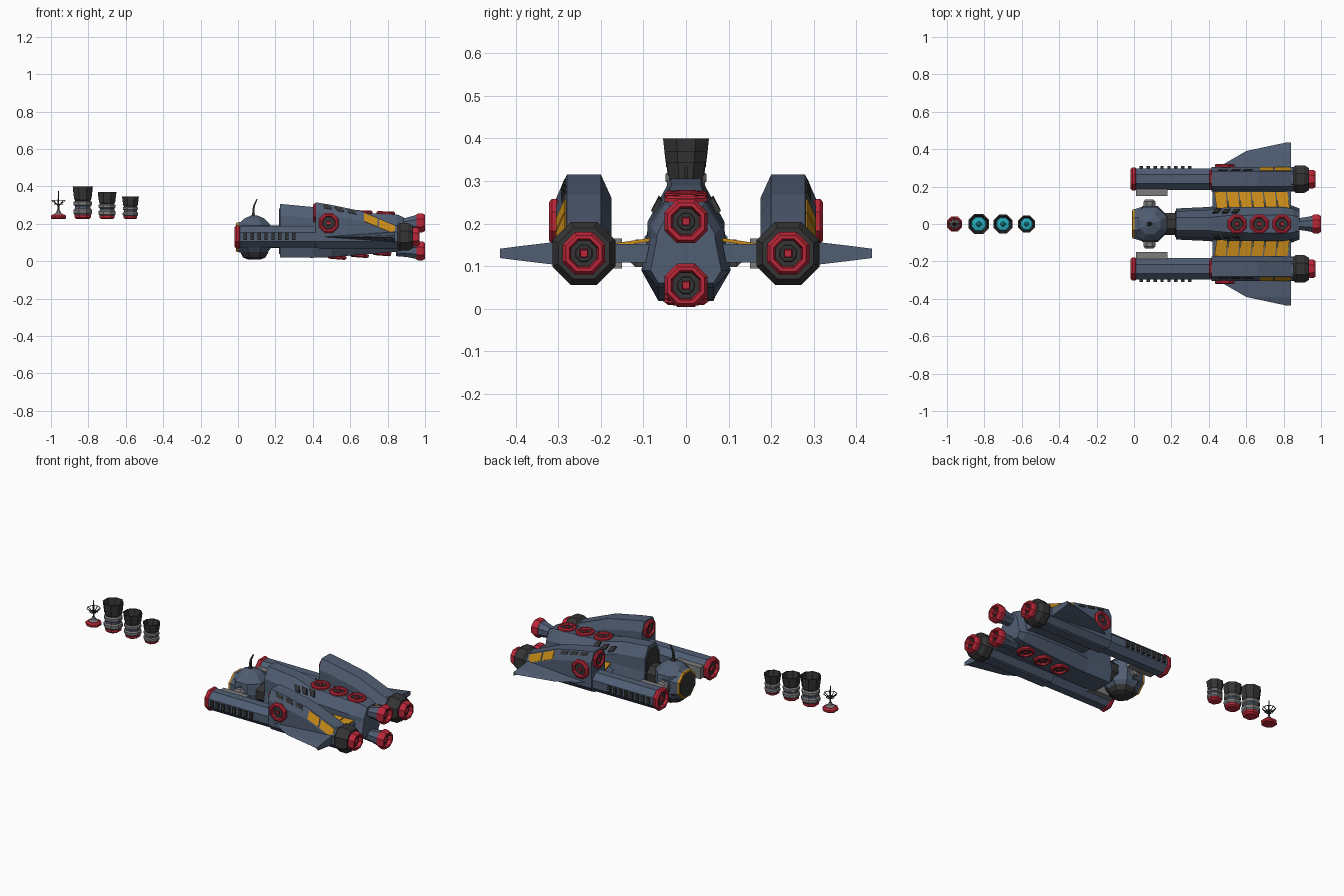
import bpy, bmesh
from math import pi, cos, sin
from mathutils import Vector, Matrix

if "Cube" in bpy.data.objects:
    bpy.data.objects.remove(bpy.data.objects["Cube"])

def mat(name, r, g, b):
    m = bpy.data.materials.new(name)
    m.diffuse_color = (r, g, b, 1)
    m.use_nodes = True
    m.node_tree.nodes["Principled BSDF"].inputs["Base Color"].default_value = m.diffuse_color
    return m

HULL = mat("hull_blue", .08, .11, .17)
RED = mat("trim_red", .5, .02, .04)
ORANGE = mat("panel_orange", .6, .27, .01)
DARK = mat("dark_metal", .035, .035, .035)
GREY = mat("light_metal", .2, .2, .2)
CYAN = mat("glow_cyan", .02, .4, .48)

def finish(name, bm, material, mirror=False):
    bmesh.ops.recalc_face_normals(bm, faces=bm.faces)
    me = bpy.data.meshes.new(name)
    bm.to_mesh(me)
    bm.free()
    me.materials.append(material)
    ob = bpy.data.objects.new(name, me)
    bpy.context.collection.objects.link(ob)
    if mirror:
        md = ob.modifiers.new("mirror", 'MIRROR')
        md.use_axis = (False, True, False)
        md.use_clip = False
        md.use_mirror_merge = False
    return ob

def loft(name, sections, material, mirror=False):
    """Skin a list of equal-length point rings and cap both ends."""
    bm = bmesh.new()
    rings = [[bm.verts.new(p) for p in s] for s in sections]
    n = len(rings[0])
    for a, b in zip(rings, rings[1:]):
        for i in range(n):
            bm.faces.new((a[i], a[(i + 1) % n], b[(i + 1) % n], b[i]))
    bm.faces.new(rings[0])
    bm.faces.new(rings[-1])
    return finish(name, bm, material, mirror)

def turned(name, profile, origin, axis, material, mirror=False, n=8):
    """Faceted turned part; profile = (flat half-width, height along axis)."""
    q = Vector(axis).to_track_quat('Z', 'Y')
    k = 1 / cos(pi / n)
    secs = [[Vector(origin) + q @ Vector((r * k * cos(2 * pi * (i + .5) / n), r * k * sin(2 * pi * (i + .5) / n), h))
             for i in range(n)] for r, h in profile]
    return loft(name, secs, material, mirror)

def box(name, lo, hi, material, mirror=False):
    ring = lambda x: [(x, lo[1], lo[2]), (x, hi[1], lo[2]), (x, hi[1], hi[2]), (x, lo[1], hi[2])]
    return loft(name, [ring(lo[0]), ring(hi[0])], material, mirror)

def slab(name, pts, out, material, mirror=False):
    """Thin plate on a surface, raised by vector out."""
    o = Vector(out)
    return loft(name, [[Vector(p) - o for p in pts], [Vector(p) + o for p in pts]], material, mirror)

def port(name, origin, axis, r, h, mirror=False):
    """Red octagonal ring with dark recess and hub."""
    turned(name + "_ring", [(r * .92, 0), (r, h * .2), (r, h * .7), (r * .85, h), (r * .68, h), (r * .6, h * .4)],
           origin, axis, RED, mirror)
    turned(name + "_recess", [(r * .6, h * .38), (r * .6, h * .5), (r * .4, h * .5), (r * .36, h * .55)],
           origin, axis, DARK, mirror)
    turned(name + "_hub", [(r * .2, h * .5), (r * .16, h * .85)], origin, axis, RED, mirror, 4)

def lerp_at(table, x):
    for (x0, v0), (x1, v1) in zip(table, table[1:]):
        if x <= x1:
            break
    return v0 + (v1 - v0) * (x - x0) / (x1 - x0)

# Side pods: barrel, front cap, black collar, nozzle
PY, PZ = .24, .13
X = (1, 0, 0)
turned("pod_barrel", [(.057, 0), (.057, .42), (.064, .44), (.064, .87)], (0, PY, PZ), X, HULL, True)
port("pod_front", (.012, PY, PZ), (-1, 0, 0), .062, .03, True)
turned("pod_collar", [(.062, .85), (.074, .865), (.074, .91), (.06, .935)], (0, PY, PZ), X, DARK, True)
port("pod_nozzle", (.928, PY, PZ), X, .05, .042, True)
for i in range(8):
    x = .03 + i * .037
    box("pod_vent", (x, PY + .05, .113), (x + .018, PY + .069, .15), DARK, True)
box("pod_inner_plate", (.01, .15, .095), (.18, .187, .165), GREY, True)

# Pod upper housing with sloping spine
TOP = [(.415, .315), (.49, .303), (.66, .268), (.86, .185)]
def housing_ring(x, top):
    half = [(.04, top), (.065, top - .055), (.065, .105), (.035, .072)]
    return [(x, PY + y, z) for y, z in half] + [(x, PY - y, z) for y, z in reversed(half)]
loft("pod_housing", [housing_ring(*t) for t in TOP], HULL, True)
port("pod_intake", (.42, PY, .258), (-1, 0, 0), .05, .02, True)
port("pod_side_port", (.485, .30, .205), (0, 1, 0), .053, .022, True)
def slope(x, t):
    z = lerp_at(TOP, x)
    return (x, PY + .04 + .025 * t, z - .055 * t)
OUT = (0, .003, .0015)
for a, b in ((.675, .745), (.755, .84)):
    slab("housing_orange_panel", [slope(a, .1), slope(b, .1), slope(b, .9), slope(a, .9)], OUT, ORANGE, True)
for i in range(3):
    a = .45 + i * .065
    slab("housing_vent", [slope(a, .1), slope(a + .045, .1), slope(a + .055, .45), slope(a + .01, .45)], OUT, DARK, True)

# Wings outside the pods, connecting slabs and orange slats inside
loft("outer_wing", [[(x0, y, .13), (.84, y, .13 + t), (.84, y, .13 - t)]
                    for y, x0, t in ((.28, .41, .03), (.39, .60, .017), (.437, .82, .011))], HULL, True)
loft("inner_wing", [[(.42, y, .13), (.46, y, .152), (.84, y, .152), (.84, y, .108), (.46, y, .108)]
                    for y in (.07, .2)], HULL, True)
for i in range(6):
    x = .43 + i * .066
    slab("inner_orange_slat", [(x + .012, .085, .162), (x + .072, .085, .162), (x + .06, .172, .149), (x, .172, .149)],
         (0, 0, .004), ORANGE, True)

# Central hull
HT = [(.215, .305), (.25, .31), (.40, .29), (.50, .265), (.85, .25), (.885, .235)]
HB = [(.215, .02), (.45, .018), (.85, .05), (.885, .06)]
def hull_ring(x, w, f):
    t, b = lerp_at(HT, x), lerp_at(HB, x)
    half = [(f, t), (w, t - .06), (w, .165), (w + .015, .09), (.065, b)]
    return [(x, y, z) for y, z in half] + [(x, -y, z) for y, z in reversed(half)]
loft("main_hull", [hull_ring(*s) for s in ((.225, .068, .035), (.40, .076, .035), (.50, .09, .045),
                                           (.80, .09, .05), (.85, .082, .045), (.885, .068, .035))], HULL)
slab("hull_front_bulkhead", [(.223, y * .85, .15 + (z - .15) * .85) for _, y, z in hull_ring(.225, .068, .035)],
     (.004, 0, 0), DARK)
turned("cockpit_neck", [(.06, .13), (.06, .23)], (0, 0, .13), X, DARK)
for i in range(3):
    x = .55 + i * .12
    port("hull_top_port", (x, 0, lerp_at(HT, x) - .006), (.04, 0, 1), .05, .02)
    port("hull_bottom_port", (x - .02, 0, lerp_at(HB, x - .02) + .006), (-.08, 0, -1), .05, .02)
    a = .42 + i * .05
    slab("hull_cheek_vent", [(a, .06, .262), (a + .03, .06, .256), (a + .045, .078, .226), (a + .015, .076, .231)],
         (0, .004, .004), DARK, True)

# Rear main engines, one above the other
for z, tilt in ((.205, .1), (.055, -.02)):
    turned("engine_neck", [(.03, -.12), (.034, -.06), (.046, .005)], (.965, 0, z), (1, 0, tilt), HULL)
    port("engine_nozzle", (.955, 0, z), X, .051, .044)

# Cockpit ball with front window, side stubs and aerial
turned("cockpit_ball", [(.03, .035), (.07, .045), (.088, .07), (.097, .13), (.09, .19), (.055, .228), (.015, .245)],
       (.087, 0, 0), (0, 0, 1), HULL)
turned("cockpit_belly", [(.035, .01), (.06, .02), (.075, .048)], (.087, 0, 0), (0, 0, 1), DARK)
turned("cockpit_cowl", [(.098, -.09), (.09, -.04), (.078, 0)], (-.002, 0, .128), (-1, 0, 0), HULL)
turned("window_rim", [(.08, -.01), (.078, .006), (.07, .008)], (-.002, 0, .128), (-1, 0, 0), ORANGE)
turned("window_glass", [(.07, 0), (.069, .01)], (-.002, 0, .128), (-1, 0, 0), DARK)
turned("cockpit_side_stub", [(.032, -.02), (.032, .025), (.022, .036)], (.082, .094, .13), (0, 1, 0), GREY, True)
loft("cockpit_aerial", [[(x - r, -r, z), (x + r, -r, z), (x + r, r, z), (x - r, r, z)] for x, z, r in
                        ((.083, .235, .012), (.082, .26, .006), (.085, .295, .005), (.102, .332, .003))], DARK)

# Spare thrusters standing in a row ahead of the ship
UP = (0, 0, 1)
for x, top, r in ((-.83, .40, .054), (-.70, .37, .05), (-.575, .345, .045)):
    h = top - .225
    at = (x, 0, .225)
    turned("thruster_base", [(r * .6, 0), (r * .8, h * .05), (r * .8, h * .13)], at, UP, RED)
    turned("thruster_lower_ring", [(r * .8, h * .13), (r * .92, h * .18), (r * .92, h * .28), (r * .8, h * .33)], at, UP, GREY)
    turned("thruster_waist", [(r * .78, h * .33), (r * .78, h * .42)], at, UP, HULL)
    turned("thruster_upper_ring", [(r * .8, h * .4), (r * .9, h * .43), (r * .9, h * .52), (r * .75, h * .56)], at, UP, GREY)
    turned("thruster_bell", [(r * .7, h * .54), (r * .86, h * .62), (r * .93, h * .8), (r, h),
                             (r * .88, h), (r * .7, h * .66)], at, UP, DARK)
    turned("thruster_glow", [(r * .72, h * .67), (r * .65, h * .7), (r * .25, h * .73), (r * .1, h * .85)], at, UP, CYAN)

# Spare aerial: red foot, mast and wire dish
at = (-.96, 0, .225)
turned("aerial_foot", [(.034, 0), (.041, .006), (.041, .018), (.03, .026)], at, UP, RED)
turned("aerial_foot_top", [(.028, .024), (.014, .034), (.007, .05)], at, UP, GREY)
turned("aerial_mast", [(.005, .03), (.004, .1), (.002, .15)], at, UP, DARK)
def hoop(z, r):
    bm = bmesh.new()
    cs = []
    for i in range(8):
        a, c = 2 * pi * i / 8, []
        for dr, dz in ((-.0015, -.0015), (.0015, -.0015), (.0015, .0015), (-.0015, .0015)):
            c.append(bm.verts.new((-.96 + (r + dr) * cos(a), (r + dr) * sin(a), z + dz)))
        cs.append(c)
    for i in range(8):
        for j in range(4):
            a, b = cs[i], cs[(i + 1) % 8]
            bm.faces.new((a[j], a[(j + 1) % 4], b[(j + 1) % 4], b[j]))
    finish("aerial_hoop", bm, DARK)
hoop(.305, .022)
hoop(.325, .037)
for i in range(8):
    a = 2 * pi * i / 8
    turned("aerial_spoke", [(.0015, 0), (.0015, .045)], (-.96, 0, .295), (.037 * cos(a), .037 * sin(a), .03), DARK, n=4)
